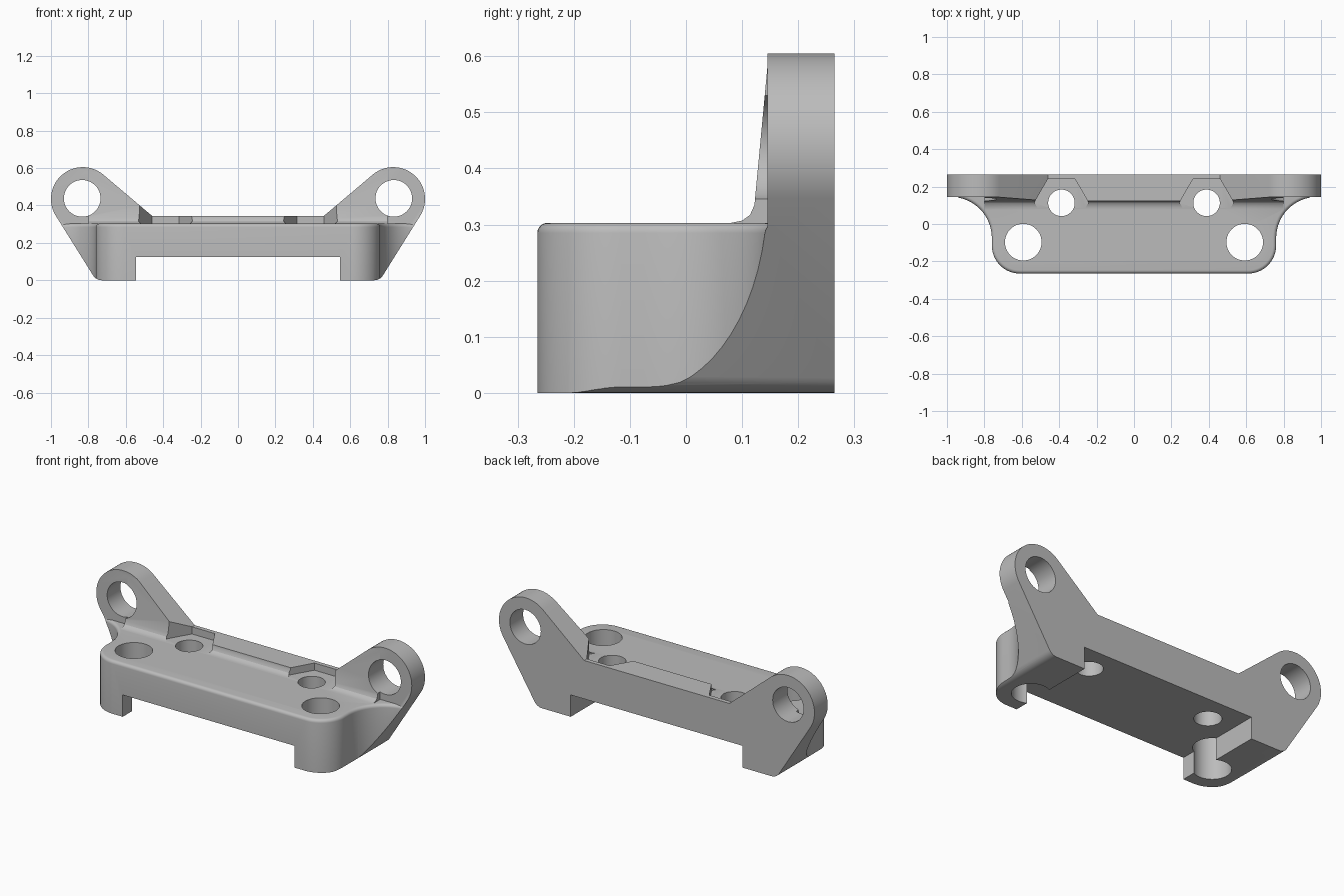
import bpy, bmesh
from math import cos, sin, radians, pi

cube = bpy.data.objects.get("Cube")
if cube:
    bpy.data.objects.remove(cube)

grey = bpy.data.materials.new("plain_grey")
grey.use_nodes = True
COLOUR = (0.5, 0.5, 0.5, 1)
grey.diffuse_color = COLOUR
grey.node_tree.nodes["Principled BSDF"].inputs["Base Color"].default_value = COLOUR


def arc(cx, cy, r, a0, a1, n=16):
    steps = [radians(a0 + (a1 - a0) * i / n) for i in range(n + 1)]
    return [(cx + r * cos(a), cy + r * sin(a)) for a in steps]


def mirrored(half):
    return half + [(-u, v) for u, v in reversed(half)]


def ring(cx, cy, r, n=48):
    return arc(cx, cy, r, 0, 360 - 360 / n, n - 1)


def prism(name, pts, axis, lo, hi, top_bevel=0):
    """Extrude a 2D outline along x, y or z."""
    place = {"x": lambda u, v, w: (w, u, v),
             "y": lambda u, v, w: (u, w, v),
             "z": lambda u, v, w: (u, v, w)}[axis]
    bm = bmesh.new()
    ends = [[bm.verts.new(place(u, v, w)) for u, v in pts] for w in (lo, hi)]
    bm.faces.new(ends[0])
    bm.faces.new(ends[1])
    for i in range(len(pts)):
        j = (i + 1) % len(pts)
        bm.faces.new((ends[0][i], ends[0][j], ends[1][j], ends[1][i]))
    bmesh.ops.recalc_face_normals(bm, faces=bm.faces)
    if top_bevel:
        rim = [e for e in bm.edges if all(v in ends[1] for v in e.verts)]
        bmesh.ops.bevel(bm, geom=rim, offset=top_bevel, segments=5,
                        profile=0.5, affect="EDGES")
    mesh = bpy.data.meshes.new(name)
    bm.to_mesh(mesh)
    bm.free()
    mesh.materials.append(grey)
    obj = bpy.data.objects.new(name, mesh)
    bpy.context.collection.objects.link(obj)
    return obj


def combine(target, tool, operation):
    mod = target.modifiers.new(operation, "BOOLEAN")
    mod.operation, mod.object, mod.solver = operation, tool, "EXACT"
    bpy.context.view_layer.objects.active = target
    bpy.ops.object.modifier_apply(modifier=mod.name)
    bpy.data.objects.remove(tool)


# Base block with rounded front corners, flaring out to meet the back plate
plan = mirrored(arc(0.61, -0.115, 0.15, -90, 0)
                + arc(0.98, -0.075, 0.22, 180, 90) + [(0.98, 0.2)])
bracket = prism("mounting_bracket", plan, "z", -0.1, 0.303, top_bevel=0.018)

# Fillet where the block top runs up into the back plate
fillet = [(0.08, 0.303), (0.1, 0.307), (0.114, 0.317), (0.122, 0.335),
          (0.13, 0.42), (0.145, 0.58), (0.2, 0.58), (0.2, 0.28), (0.08, 0.28)]
combine(bracket, prism("top_fillet", fillet, "x", -0.8, 0.8), "UNION")

# Back plate slab, still untrimmed
slab = mirrored([(1.1, -0.1), (1.1, 0.7)])
combine(bracket, prism("back_plate", slab, "y", 0.145, 0.265), "UNION")

# Trim to the front outline: channel, feet, sloping sides, round ears
outline = mirrored([(0.545, 0.125), (0.545, 0)]
                   + arc(0.728, 0.055, 0.055, -90, -31, 6)
                   + arc(0.83, 0.435, 0.17, -31, 130, 32) + [(0.46, 0.345)])
combine(bracket, prism("outline", outline, "y", -0.5, 0.5), "INTERSECT")

# Ear holes, bolt holes and hexagonal nut pockets
for s in (-1, 1):
    combine(bracket, prism("ear_hole", ring(s * 0.833, 0.438, 0.098), "y", 0, 0.5), "DIFFERENCE")
    combine(bracket, prism("large_hole", ring(s * 0.592, -0.097, 0.098), "z", -0.2, 0.7), "DIFFERENCE")
    combine(bracket, prism("small_hole", ring(s * 0.388, 0.113, 0.071), "z", -0.2, 0.7), "DIFFERENCE")
    combine(bracket, prism("nut_pocket", ring(s * 0.388, 0.115, 0.145, 6), "z", 0.304, 0.7), "DIFFERENCE")

bpy.ops.object.select_all(action="DESELECT")
bracket.select_set(True)
bpy.context.view_layer.objects.active = bracket
bpy.ops.object.shade_smooth_by_angle(angle=radians(30))
